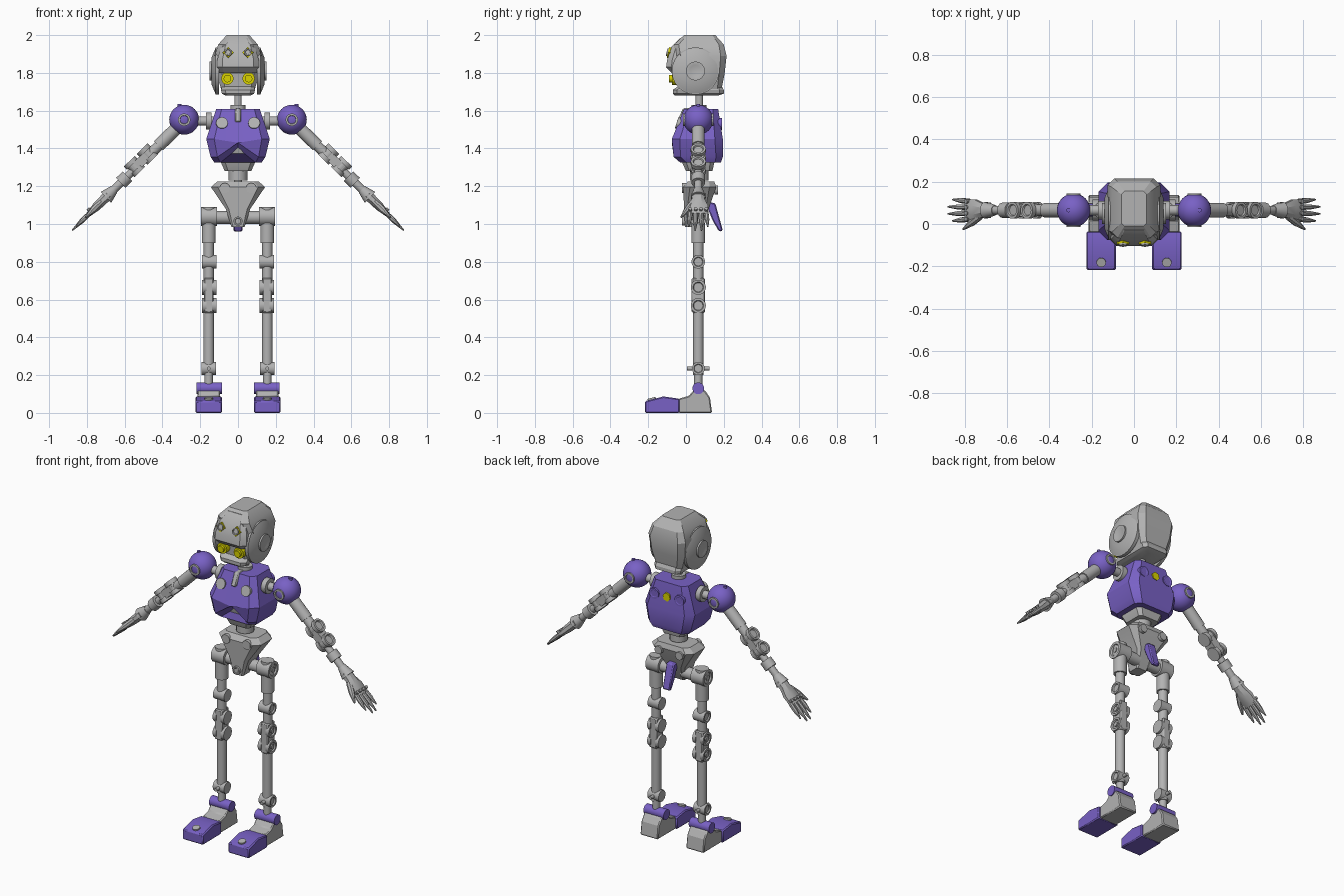
import bpy, bmesh
from math import cos, sin, pi
from mathutils import Vector

if "Cube" in bpy.data.objects:
    bpy.data.objects.remove(bpy.data.objects["Cube"], do_unlink=True)


def material(name, red, green, blue):
    mat = bpy.data.materials.new(name)
    mat.use_nodes = True
    mat.diffuse_color = (red, green, blue, 1)
    mat.node_tree.nodes["Principled BSDF"].inputs["Base Color"].default_value = mat.diffuse_color
    return mat


GREY = material("light grey", red=.45, green=.45, blue=.45)
PURPLE = material("purple", red=.19, green=.12, blue=.56)
YELLOW = material("yellow", red=.7, green=.65, blue=0)

ACROSS, BACK, UP = Vector((1, 0, 0)), Vector((0, 1, 0)), Vector((0, 0, 1))
FRONT = -BACK
LIMB_Y = .065
LEG_X = .155

# Turned outlines as (fraction of length, fraction of radius)
PLAIN = [(0, 1), (1, 1)]
TAPER = [(0, 1), (.5, 1), (1, .3)]
DOME = [(0, 1), (1, .6)]
CAP = [(0, 1), (1, 1), (1, .7), (.9, .6)]
SLEEVE = [(0, 1), (.7, 1), (.7, .8), (1, .8)]
SPOOL = [(0, 1), (.3, 1), (.3, .8), (.7, .8), (.7, 1)] + CAP[1:]


def finish(name, bm, mat):
    bmesh.ops.recalc_face_normals(bm, faces=bm.faces)
    mesh = bpy.data.meshes.new(name)
    bm.to_mesh(mesh)
    bm.free()
    mesh.materials.append(mat)
    part = bpy.data.objects.new(name, mesh)
    bpy.context.collection.objects.link(part)
    bpy.ops.object.select_all(action="DESELECT")
    part.select_set(True)
    bpy.context.view_layer.objects.active = part
    bpy.ops.object.shade_smooth_by_angle(angle=.45)
    return part


def loft(name, rings, mat=GREY):
    """Skin a list of equal-length point rings and cap both ends."""
    bm = bmesh.new()
    rows = [[bm.verts.new(point) for point in ring] for ring in rings]
    for low, high in zip(rows, rows[1:]):
        for i in range(len(low)):
            bm.faces.new((low[i - 1], low[i], high[i], high[i - 1]))
    bm.faces.new(rows[0])
    bm.faces.new(rows[-1])
    return finish(name, bm, mat)


def turned(name, start, axis, length, radius, shape=PLAIN, mat=GREY, seg=24):
    """Round part that grows from start along axis."""
    axis = axis.normalized()
    u = axis.orthogonal().normalized()
    w = axis.cross(u)
    spokes = [u * cos(a) + w * sin(a) for a in (2 * pi * (i + .5) / seg for i in range(seg))]
    return loft(name, [[Vector(start) + axis * along * length + spoke * wide * radius
                        for spoke in spokes] for along, wide in shape], mat)


def prism(name, profile, centre, half, mat=GREY):
    """Side profile in (y, z) extruded across x with chamfered edges."""
    part = loft(name, [[(x, y, z) for y, z in profile] for x in (centre - half, centre + half)], mat)
    chamfer = part.modifiers.new("chamfer", "BEVEL")
    chamfer.width, chamfer.segments = .006, 1


def section(z, half, front, back, notch=0):
    """Level ring with cut corners; notch lifts the middle of the front edge."""
    cut = half / 4
    left = [(half - cut, front), (half, front + cut), (half, back - cut), (half - cut, back)]
    return ([(0, front, z + notch)] + [(x, y, z) for x, y in left] + [(0, back, z)]
            + [(-x, y, z) for x, y in reversed(left)])


# Head
loft("skull", [section(z=1.7, half=.085, front=-.04, back=.185),
               section(z=1.8, half=.115, front=-.045, back=.205),
               section(z=1.89, half=.125, front=-.06, back=.215),
               section(z=1.95, half=.105, front=-.065, back=.2),
               section(z=2, half=.06, front=-.01, back=.155)])
loft("brow", [section(z=1.8, half=.1, front=-.075, back=.06),
              section(z=1.83, half=.11, front=-.105, back=.06),
              section(z=1.87, half=.11, front=-.1, back=.06),
              section(z=1.94, half=.09, front=-.075, back=.08),
              section(z=1.985, half=.06, front=-.03, back=.08)])
loft("jaw", [section(z=1.68, half=.065, front=-.06, back=.17),
             section(z=1.69, half=.085, front=-.07, back=.2),
             section(z=1.71, half=.09, front=-.07, back=.2),
             section(z=1.73, half=.085, front=-.04, back=.19)])
turned("neck", (0, .07, 1.5), UP, length=.2, radius=.02)
turned("neck_collar", (0, .07, 1.6), UP, length=.03, radius=.04)

# Torso
loft("chest", [section(z=1.325, half=.125, front=-.03, back=.185, notch=.075),
               section(z=1.355, half=.145, front=-.065, back=.195, notch=.075),
               section(z=1.45, half=.168, front=-.075, back=.195, notch=-.02),
               section(z=1.61, half=.115, front=-.01, back=.17)], PURPLE)
loft("abdomen", [section(z=1.28, half=.07, front=0, back=.14),
                 section(z=1.325, half=.09, front=-.02, back=.15),
                 section(z=1.42, half=.1, front=-.04, back=.15)])
prism("throat_slot", [(-.015, 1.613), (-.05, 1.54), (0, 1.54), (.08, 1.613)], centre=0, half=.017)
turned("back_badge", (0, .17, 1.53), BACK, length=.02, radius=.026, mat=YELLOW, seg=6)
turned("spine", (0, .07, 1.16), UP, length=.16, radius=.022)
turned("spine_collar", (0, .07, 1.23), UP, length=.05, radius=.05)

# Pelvis
loft("pelvis", [section(z=.985, half=.035, front=-.005, back=.07),
                section(z=1.08, half=.065, front=-.01, back=.12),
                section(z=1.195, half=.143, front=-.015, back=.16),
                section(z=1.225, half=.11, front=.01, back=.15)])
turned("pelvis_front_bolt", (0, 0, 1.015), FRONT, length=.02, radius=.024, shape=CAP)
prism("tail", [(.1, 1.12), (.155, 1.11), (.195, .965), (.175, .96), (.14, 1.02)],
      centre=0, half=.025, mat=PURPLE)

for side, s in (("left_", 1), ("right_", -1)):
    outward = ACROSS * s

    def rod(name, x, z, axis, length, radius, y=LIMB_Y, **style):
        return turned(side + name, (s * x, y, z), axis, length, radius, **style)

    # Ear discs and eyes
    rod("ear_plate", x=.1, y=.05, z=1.81, axis=outward, length=.02, radius=.125, seg=32)
    rod("ear_slope", x=.12, y=.05, z=1.81, axis=outward, length=.02, radius=.12, shape=DOME, seg=32)
    rod("ear_hub", x=.13, y=.05, z=1.81, axis=outward, length=.02, radius=.05, shape=CAP)
    gaze = FRONT + UP / 4
    rod("upper_eye", x=.052, y=-.06, z=1.9, axis=gaze, length=.036, radius=.029, mat=YELLOW, seg=4)
    rod("upper_eye_lens", x=.052, y=-.06, z=1.9, axis=gaze, length=.044, radius=.02, shape=CAP)
    rod("lower_eye", x=.056, y=-.03, z=1.77, axis=FRONT, length=.045, radius=.033, mat=YELLOW, seg=12)
    rod("lower_eye_lens", x=.056, y=-.03, z=1.77, axis=FRONT, length=.06, radius=.02, mat=YELLOW)

    # Body bolts
    rod("chest_bolt", x=.085, y=-.03, z=1.53, axis=FRONT + UP / 3, length=.02, radius=.031)
    rod("back_bolt", x=.085, y=.17, z=1.53, axis=BACK, length=.02, radius=.032, shape=CAP, mat=PURPLE)
    rod("pelvis_bolt", x=.07, y=0, z=1.19, axis=FRONT, length=.02, radius=.027)
    rod("pelvis_rear_bolt", x=.07, y=.15, z=1.18, axis=BACK, length=.02, radius=.024)

    # Shoulder
    rod("shoulder_axle", x=.11, z=1.545, axis=outward, length=.12, radius=.024)
    rod("shoulder_collar", x=.14, z=1.545, axis=outward, length=.03, radius=.045)
    ball = bmesh.new()
    bmesh.ops.create_uvsphere(ball, u_segments=32, v_segments=16, radius=.079)
    bmesh.ops.translate(ball, verts=ball.verts, vec=(s * .285, LIMB_Y, 1.552))
    finish(side + "shoulder_ball", ball, PURPLE)
    rod("shoulder_peg", x=.31, z=1.61, axis=UP, length=.025, radius=.01, mat=PURPLE)
    for face, axis in (("front_", FRONT), ("rear_", BACK)):
        rod(face + "shoulder_cap", x=.285, z=1.552, axis=axis, length=.08, radius=.033, shape=CAP)

    # Arm, laid out as along the limb, forward-back, and up off its surface
    down_arm, off_arm = Vector((s, 0, -.98)).normalized(), Vector((s * .98, 0, 1)).normalized()
    shoulder = Vector((s * .285, LIMB_Y, 1.547))

    def at(along, y=0, off=0):
        return shoulder + down_arm * along + BACK * y + off_arm * off

    def link(name, start, end, radius, **style):
        return turned(side + name, start, end - start, (end - start).length, radius, **style)

    link("upper_arm", at(.05), at(.25), radius=.034, shape=SLEEVE)
    loft(side + "elbow_block", [[at(along, y, off) for y, off in
                                 ((-.03, -.02), (.03, -.02), (.03, .03), (-.03, .03))]
                                for along in (.25, .37)])
    for name, along in (("upper_elbow", .262), ("lower_elbow", .358)):
        link(name, at(along, off=-.03), at(along, off=.05), radius=.04, shape=SPOOL)
    link("forearm", at(.36), at(.57), radius=.021)
    link("forearm_cuff", at(.42), at(.47), radius=.036)
    link("wrist_cuff", at(.58), at(.52), radius=.04, shape=DOME)

    # Hand
    loft(side + "palm", [[at(along, wide * cos(a), thick * sin(a))
                          for a in (pi / 4 * (i + .5) for i in range(8))]
                         for along, wide, thick in ((.56, .04, .03), (.6, .036, .027),
                                                    (.65, .056, .025), (.71, .056, .014))])
    for i, finger in enumerate(("index", "middle", "ring", "little")):
        y = (i - 1.5) * .028
        reach = .83 if finger in ("middle", "ring") else .8
        link(finger + "_finger", at(.69, y), at(reach, y * 1.2), radius=.013, shape=TAPER, seg=8)
        link(finger + "_knuckle", at(.69, y), at(.69, y, off=.025), radius=.01, seg=8)
    link("thumb", at(.62, y=-.03), at(.73, y=-.09), radius=.017, shape=TAPER, seg=8)

    # Leg
    rod("hip_link", x=.03, z=1.035, axis=outward, length=.09, radius=.034)
    rod("hip_joint", x=.11, z=1.04, axis=outward, length=.085, radius=.05, shape=CAP)
    rod("hip_hub", x=.11, z=1.04, axis=outward, length=.085, radius=.015)
    rod("thigh_sleeve", x=LEG_X, z=.9, axis=UP, length=.19, radius=.037)
    rod("thigh", x=LEG_X, z=.68, axis=UP, length=.22, radius=.027)
    rod("thigh_joint", x=.115, z=.8, axis=outward, length=.075, radius=.036, shape=CAP)
    prism(side + "knee_block", [(.03, .53), (.1, .53), (.1, .715), (.03, .715)],
          centre=s * LEG_X, half=.026)
    for name, z in (("upper_knee", .665), ("lower_knee", .568)):
        rod(name, x=.115, z=z, axis=outward, length=.075, radius=.04, shape=SPOOL)
        rod(name + "_hub", x=.115, z=z, axis=outward, length=.075, radius=.014)
    rod("shin", x=LEG_X, z=.2, axis=UP, length=.34, radius=.028)
    rod("ankle_post", x=LEG_X, z=.12, axis=UP, length=.1, radius=.022)
    rod("ankle_ring", x=.117, z=.235, axis=outward, length=.076, radius=.034, shape=CAP)
    rod("ankle_pin", x=LEG_X, y=.005, z=.235, axis=BACK, length=.12, radius=.01)

    # Foot
    rod("ankle_bar", x=.085, z=.13, axis=outward, length=.136, radius=.031, mat=PURPLE)
    prism(side + "heel", [(-.04, 0), (-.04, .075), (.015, .09), (.045, .125), (.1, .12), (.127, .08),
                          (.138, 0)], centre=s * LEG_X, half=.06)
    prism(side + "toe", [(-.217, 0), (-.217, .062), (-.12, .087), (-.035, .075), (-.035, 0)],
          centre=s * LEG_X, half=.07, mat=PURPLE)
    rod("toe_bolt", x=LEG_X, y=-.178, z=.06, axis=UP + FRONT / 4, length=.02, radius=.022)
